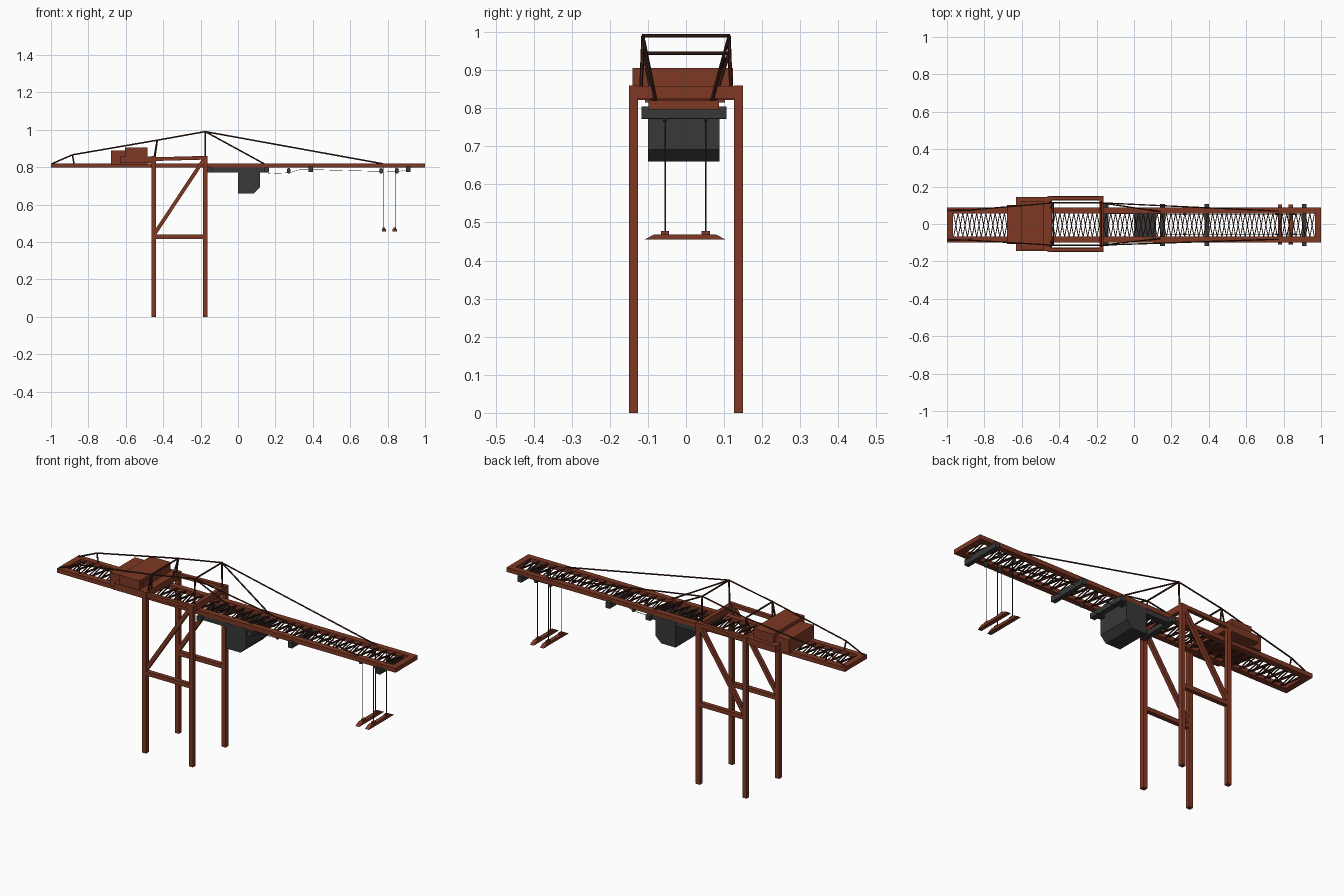
import bpy, bmesh
from mathutils import Vector, Matrix

if "Cube" in bpy.data.objects:
    bpy.data.objects.remove(bpy.data.objects["Cube"])


def material(name, rgb):
    m = bpy.data.materials.new(name)
    m.diffuse_color = (*rgb, 1)
    m.use_nodes = True
    m.node_tree.nodes["Principled BSDF"].inputs["Base Color"].default_value = m.diffuse_color
    return m


RUST = material("rust_paint", (0.21, 0.04, 0.018))
DARK = material("dark_grey", (0.04, 0.04, 0.04))
STEEL = material("dark_steel", (0.06, 0.018, 0.01))
YC = -0.006  # boom centre line


def finish(bm, name, mat):
    bmesh.ops.recalc_face_normals(bm, faces=bm.faces)
    me = bpy.data.meshes.new(name)
    bm.to_mesh(me)
    bm.free()
    me.materials.append(mat)
    ob = bpy.data.objects.new(name, me)
    bpy.context.collection.objects.link(ob)
    return ob


def add_box(bm, x, y, z):
    lo, hi = Vector((x[0], y[0], z[0])), Vector((x[1], y[1], z[1]))
    m = Matrix.Translation((lo + hi) / 2) @ Matrix.Diagonal((*(hi - lo), 1))
    bmesh.ops.create_cube(bm, size=1, matrix=m)


def boxes(name, mat, *dims):
    bm = bmesh.new()
    for d in dims:
        add_box(bm, *d)
    return finish(bm, name, mat)


def rods(name, mat, pairs, r, sides=6):
    """Straight bars between pairs of points; four sides give a square bar."""
    bm = bmesh.new()
    for a, b in pairs:
        a, b = Vector(a), Vector(b)
        d = b - a
        rot = d.to_track_quat('Z', 'Y').to_matrix().to_4x4()
        spin = Matrix.Rotation(0.785398 if sides == 4 else 0, 4, 'Z')
        bmesh.ops.create_cone(bm, cap_ends=True, segments=sides, radius1=r, radius2=r,
                              depth=d.length, matrix=Matrix.Translation((a + b) / 2) @ rot @ spin)
    return finish(bm, name, mat)


def prism(name, mat, pts, axis, lo, hi):
    """Extrude a 2D profile along x (profile is y,z) or y (profile is x,z)."""
    bm = bmesh.new()
    put = (lambda p, t: (t, *p)) if axis == 'x' else (lambda p, t: (p[0], t, p[1]))
    f = bm.faces.new([bm.verts.new(put(p, lo)) for p in pts])
    g = bmesh.ops.extrude_face_region(bm, geom=[f])
    shift = Vector((hi - lo, 0, 0)) if axis == 'x' else Vector((0, hi - lo, 0))
    bmesh.ops.translate(bm, vec=shift, verts=[v for v in g['geom'] if isinstance(v, bmesh.types.BMVert)])
    return finish(bm, name, mat)


def path(pts):
    return list(zip(pts, pts[1:]))


# Portal legs, side beams and braces
for s, side in ((-1, "front"), (1, "back")):
    y = (s * 0.138 - 0.0115, s * 0.138 + 0.0115)
    for x, end in ((-0.45, "landside"), (-0.174, "waterside")):
        boxes(f"{side}_{end}_leg", RUST, ((x - 0.012, x + 0.012), y, (0, 0.86)))
    boxes(f"{side}_sill_beam", RUST, ((-0.44, -0.185), y, (0.417, 0.439)))
    rods(f"{side}_top_beam", RUST, [((-0.44, s * 0.138, 0.843), (-0.184, s * 0.138, 0.85))], 0.014, 4)
    rods(f"{side}_diagonal_brace", RUST, [((-0.445, s * 0.138, 0.445), (-0.18, s * 0.138, 0.845))], 0.014, 4)
for x, end in ((-0.45, "landside"), (-0.174, "waterside")):
    boxes(f"{end}_cross_beam", RUST, ((x - 0.011, x + 0.011), (-0.13, 0.13), (0.825, 0.859)))

# Boom frame
bz = (0.797, 0.82)
boxes("boom_frame", RUST,
      ((-1, 1), (YC - 0.093, YC - 0.062), bz), ((-1, 1), (YC + 0.062, YC + 0.093), bz),
      ((-1, -0.967), (YC - 0.062, YC + 0.062), bz), ((0.967, 1), (YC - 0.062, YC + 0.062), bz))

# Boom lattice, two crossing zigzags
n = 78
for name, z, ph in (("upper_lattice", 0.814, 0), ("lower_lattice", 0.803, 1)):
    pts = [(-0.965 + 1.93 * i / n, YC + (0.064 if (i + ph) % 2 else -0.064), z) for i in range(n + 1)]
    rods(name, STEEL, path(pts), 0.0032, 4)

# Machinery house
boxes("machinery_house", RUST, ((-0.68, -0.484), (-0.108, 0.102), (0.815, 0.888)))
boxes("machinery_platform", RUST, ((-0.63, -0.46), (-0.145, 0.145), (0.822, 0.858)))
boxes("machinery_upper_house", RUST, ((-0.603, -0.485), (-0.14, 0.124), (0.85, 0.906)))

# Mast frames and stays
stays, masts = [], []
for s in (-1, 1):
    top, mid = (-0.175, s * 0.113, 0.99), (-0.432, s * 0.113, 0.944)
    rear = (-0.885, YC + s * 0.08, 0.866)
    stays += path([(0.775, YC + s * 0.075, 0.818), top, mid, rear, (-0.995, YC + s * 0.078, 0.818)])
    stays += [(top, (0.14, YC + s * 0.072, 0.818)), (rear, (-0.877, YC + s * 0.078, 0.818))]
    masts += [(top, (-0.175, s * 0.118, 0.858)), (mid, (-0.447, s * 0.118, 0.858)),
              (mid, (-0.45, YC + s * 0.08, 0.818))]
for x, z in ((-0.175, 0.99), (-0.432, 0.944)):
    masts.append(((x, -0.116, z), (x, 0.116, z)))
rods("stay_rods", STEEL, stays, 0.004)
rods("mast_frames", STEEL, masts, 0.0045)

# Operator cabin and its carriage
prism("operator_cabin", DARK, [(0, 0.797), (0, 0.66), (0.085, 0.66), (0.118, 0.692), (0.118, 0.797)],
      'y', -0.1, 0.088)
cz = (0.772, 0.797)
boxes("cabin_carriage", DARK,
      ((-0.165, 0.165), (YC - 0.09, YC - 0.06), cz), ((-0.165, 0.165), (YC + 0.06, YC + 0.09), cz),
      *[((x - 0.014, x + 0.014), (-0.117, 0.106), cz) for x in (-0.15, 0.152)])

# Cross blocks under the boom
for x, name in ((0.388, "middle_cross_block"), (0.91, "outer_cross_block")):
    boxes(name, DARK, ((x - 0.012, x + 0.012), (-0.117, 0.106), (0.773, 0.804)))

# Rope sheaves and hoist ropes
sheaves, ropes, slack = [], [], []
for y in (-0.055, 0.052):
    for x in (0.272, 0.765, 0.85):
        sheaves.append(((x, y - 0.005, 0.775), (x, y + 0.005, 0.775)))
        sheaves.append(((x, y - 0.003, 0.785), (x, y + 0.003, 0.785)))
    ropes += [((x, y, 0.472), (x, y, 0.798)) for x in (0.776, 0.84)]
    slack += path([(0.16, y, 0.765), (0.272, y, 0.77), (0.33, y, 0.786), (0.388, y, 0.787),
                   (0.765, y, 0.777), (0.85, y, 0.775), (0.91, y, 0.787)])
rods("rope_sheaves", DARK, sheaves, 0.01, 12)
rods("hoist_ropes", DARK, ropes, 0.002)
rods("trolley_ropes", DARK, slack, 0.0013, 4)

# Lifting beams with rope lugs
for x, name in ((0.78, "inner"), (0.838, "outer")):
    prism(f"{name}_lifting_beam", RUST,
          [(-0.109, 0.455), (0.104, 0.455), (0.078, 0.469), (-0.083, 0.469)], 'x', x - 0.011, x + 0.011)
    boxes(f"{name}_beam_lugs", RUST,
          *[((x - 0.007, x + 0.007), (y - 0.011, y + 0.011), (0.467, 0.477)) for y in (-0.055, 0.052)])
